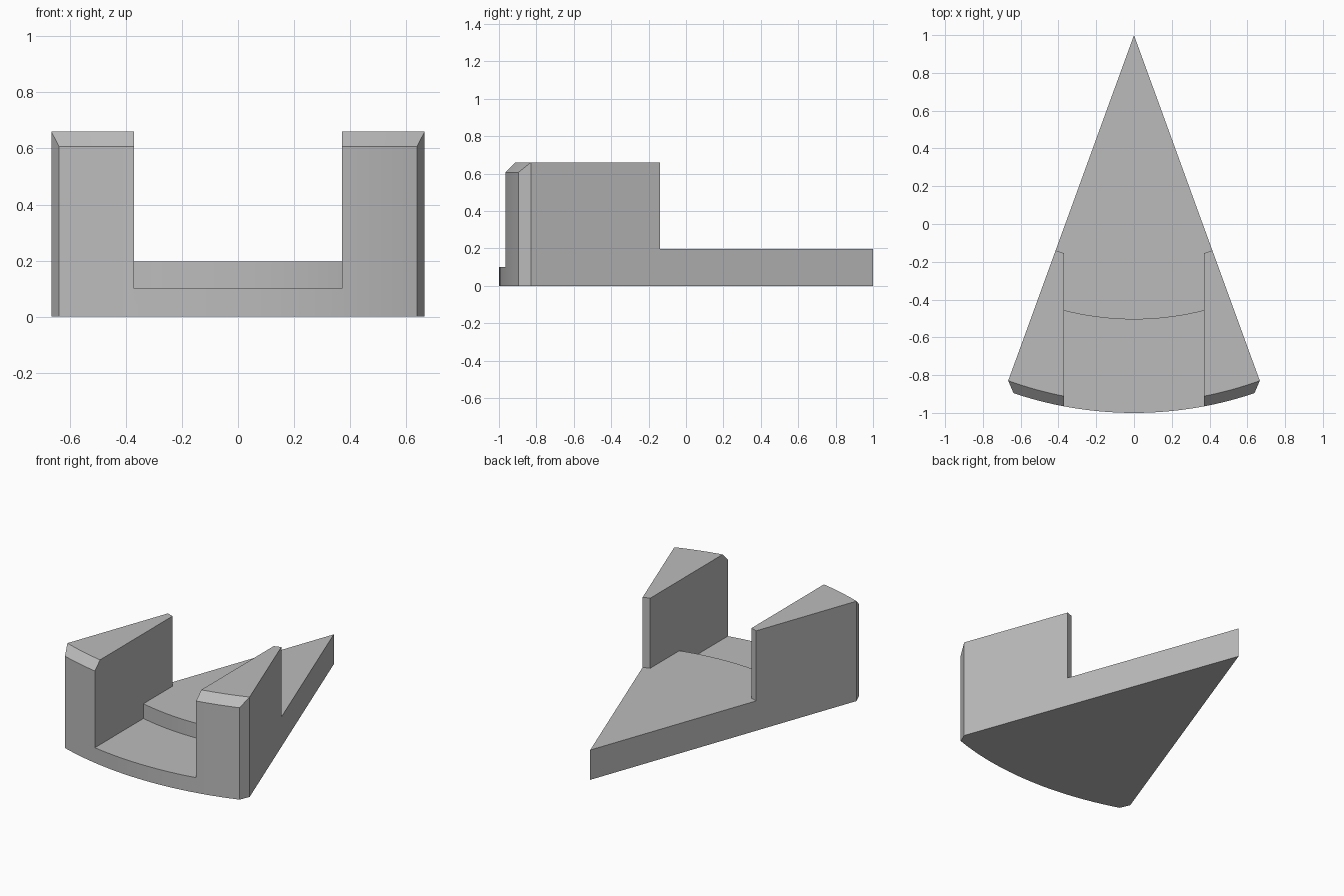
import bpy, bmesh
from math import sin, cos, radians

if "Cube" in bpy.data.objects:
    bpy.data.objects.remove(bpy.data.objects["Cube"])

TIP_Y = 1.0        # sharp end of the wedge, centre of every arc
HALF = 20          # half angle of the wedge, degrees
R_OUT, R_BEVEL, R_STEP, R_WALL = 2.0, 1.947, 1.505, 1.213
SLOT = 0.37        # half width of the slot
TOP, SHOULDER, DECK, LEDGE = 0.66, 0.607, 0.197, 0.1

grey = bpy.data.materials.new("plain grey")
grey.use_nodes = True
colour = (0.5, 0.5, 0.5, 1)
grey.diffuse_color = colour
grey.node_tree.nodes["Principled BSDF"].inputs["Base Color"].default_value = colour


def arc(r, half, n=24):
    """Points of an arc around the tip, from -x to +x."""
    angles = [radians(half * (2 * i / n - 1)) for i in range(n + 1)]
    return [(r * sin(a), TIP_Y - r * cos(a)) for a in angles]


def finish(bm, name):
    bmesh.ops.recalc_face_normals(bm, faces=bm.faces)
    mesh = bpy.data.meshes.new(name)
    bm.to_mesh(mesh)
    bm.free()
    mesh.materials.append(grey)
    ob = bpy.data.objects.new(name, mesh)
    bpy.context.collection.objects.link(ob)
    return ob


def prism(name, outline, z0, z1):
    bm = bmesh.new()
    face = bm.faces.new([bm.verts.new((x, y, z0)) for x, y in outline])
    ext = bmesh.ops.extrude_face_region(bm, geom=[face])
    moved = [v for v in ext["geom"] if isinstance(v, bmesh.types.BMVert)]
    bmesh.ops.translate(bm, verts=moved, vec=(0, 0, z1 - z0))
    return finish(bm, name)


# Full-height wedge with bevelled outer corners and top edge
bm = bmesh.new()


def ring(points, z):
    return [bm.verts.new((x, y, z)) for x, y in points]


rim = arc(R_OUT, 18.6)
top = ring(arc(R_BEVEL, HALF), TOP)
mid = ring(rim, SHOULDER)
low = ring(rim, 0)
ends = arc(R_BEVEL, HALF, 1)
left_low, right_low = ring(ends, 0)
tip_low, tip_top = ring([(0, TIP_Y)], 0) + ring([(0, TIP_Y)], TOP)
bm.faces.new([tip_top] + top)
bm.faces.new([tip_low, left_low] + low + [right_low])
for upper, lower in ((top, mid), (mid, low)):
    for i in range(len(upper) - 1):
        bm.faces.new((upper[i], upper[i + 1], lower[i + 1], lower[i]))
for end, corner in ((0, left_low), (-1, right_low)):
    bm.faces.new((corner, low[end], mid[end], top[end]))
    bm.faces.new((tip_low, corner, top[end], tip_top))
body = finish(bm, "wedge_body")

# Cutters: lowered front ledge, slot between the walls, lowered rear deck
step = [(x, y) for x, y in arc(R_STEP, HALF, 48) if abs(x) < SLOT - 0.005]
step_y = TIP_Y - (R_STEP ** 2 - SLOT ** 2) ** 0.5
ledge_outline = [(-SLOT, step_y)] + step + [(SLOT, step_y), (SLOT, -1.2), (-SLOT, -1.2)]
slot_outline = [(-SLOT, 1.2), (SLOT, 1.2), (SLOT, -1.2), (-SLOT, -1.2)]
deck_outline = [(-1, 1.2)] + arc(R_WALL, 40, 48) + [(1, 1.2)]
cutters = [prism("ledge_cutter", ledge_outline, LEDGE, 1),
           prism("slot_cutter", slot_outline, DECK, 1.1),
           prism("deck_cutter", deck_outline, DECK, 1.2)]

bpy.ops.object.select_all(action="DESELECT")
body.select_set(True)
bpy.context.view_layer.objects.active = body
for cutter in cutters:
    cutter.hide_render = True
    mod = body.modifiers.new(cutter.name, "BOOLEAN")
    mod.operation, mod.solver, mod.object = "DIFFERENCE", "EXACT", cutter
    bpy.ops.object.modifier_apply(modifier=mod.name)
    bpy.data.objects.remove(cutter)

bpy.ops.object.shade_smooth_by_angle(angle=radians(20))
